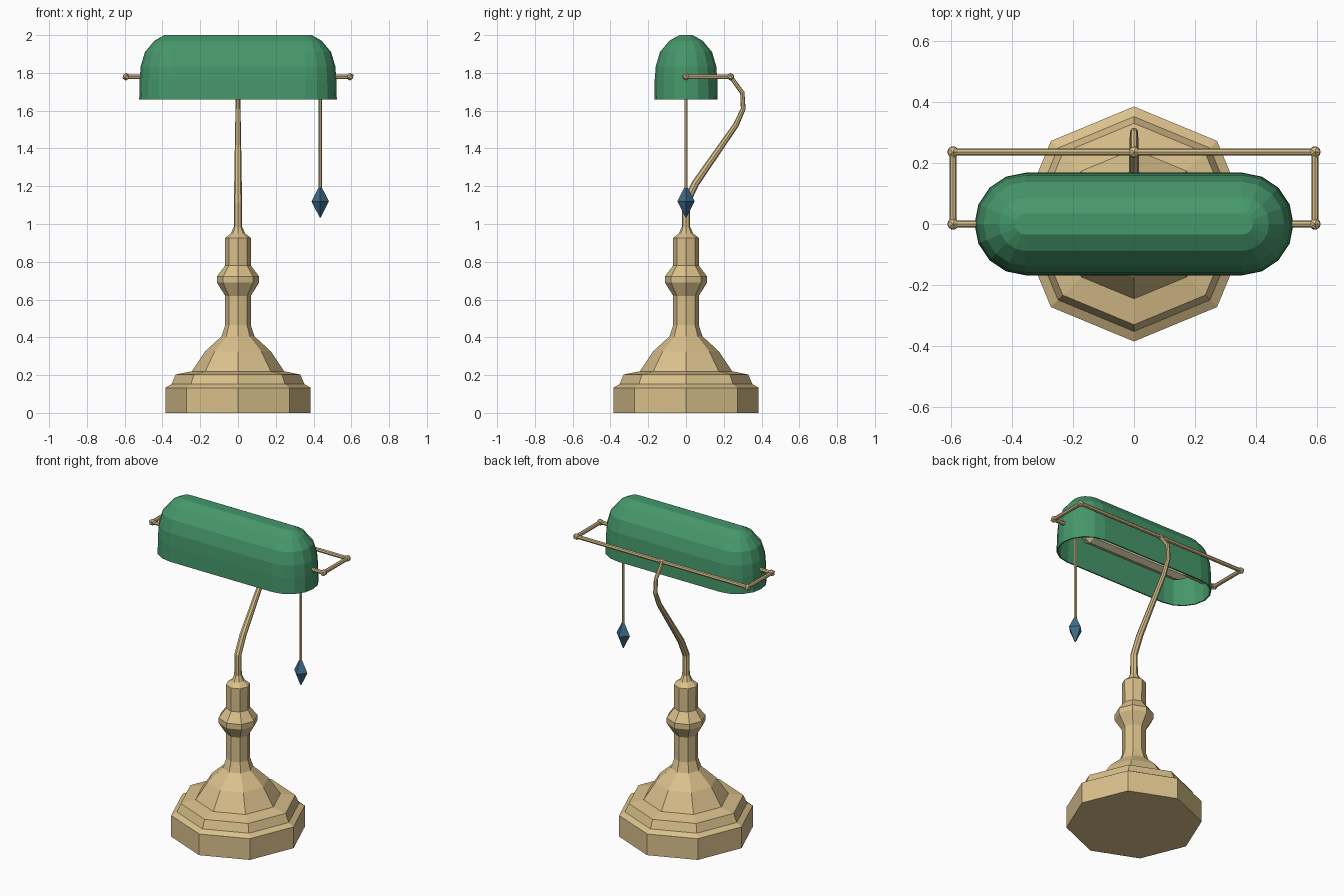
import bpy, bmesh, math
from mathutils import Vector

if "Cube" in bpy.data.objects:
    bpy.data.objects.remove(bpy.data.objects["Cube"])

def material(name, rgb):
    m = bpy.data.materials.new(name)
    m.diffuse_color = (*rgb, 1)
    m.use_nodes = True
    m.node_tree.nodes["Principled BSDF"].inputs["Base Color"].default_value = m.diffuse_color
    return m

BRASS = material("brass", (0.70, 0.53, 0.26))
GREEN = material("green glass", (0.06, 0.31, 0.145))
BLUE = material("blue crystal", (0.05, 0.15, 0.25))
BULB = material("pale bulb", (0.85, 0.80, 0.50))

def finish(name, bm, mat):
    bmesh.ops.remove_doubles(bm, verts=bm.verts, dist=1e-5)
    bmesh.ops.recalc_face_normals(bm, faces=bm.faces)
    me = bpy.data.meshes.new(name)
    bm.to_mesh(me)
    bm.free()
    me.materials.append(mat)
    ob = bpy.data.objects.new(name, me)
    bpy.context.collection.objects.link(ob)
    return ob

def skin(bm, loops, cap_start=True, cap_end=True):
    """Bridge equal-length closed loops of points."""
    rings = [[bm.verts.new(p) for p in loop] for loop in loops]
    for a, b in zip(rings, rings[1:]):
        for i in range(len(a)):
            j = (i + 1) % len(a)
            bm.faces.new((a[i], a[j], b[j], b[i]))
    if cap_start:
        bm.faces.new(rings[0])
    if cap_end:
        bm.faces.new(rings[-1])

def lathe(name, profile, sides, mat, centre=(0, 0)):
    bm = bmesh.new()
    skin(bm, [[(centre[0] + r * math.cos(math.tau * i / sides),
                centre[1] + r * math.sin(math.tau * i / sides), z)
               for i in range(sides)] for r, z in profile])
    return finish(name, bm, mat)

def tube(name, path, radii, mat, sides=8):
    """Sweep a polygon along a path with a radius at each point."""
    pts = [Vector(p) for p in path]
    loops = []
    for k, p in enumerate(pts):
        t = (pts[min(k + 1, len(pts) - 1)] - pts[max(k - 1, 0)]).normalized()
        side = Vector((0, 1, 0)) if abs(t.x) > 0.9 else Vector((1, 0, 0))
        up = t.cross(side)
        loops.append([p + radii[k] * (side * math.cos(math.tau * i / sides)
                                      + up * math.sin(math.tau * i / sides))
                      for i in range(sides)])
    bm = bmesh.new()
    skin(bm, loops)
    return finish(name, bm, mat)

def ball(name, pos, r):
    bm = bmesh.new()
    bmesh.ops.create_icosphere(bm, subdivisions=1, radius=r)
    bmesh.ops.translate(bm, verts=bm.verts, vec=pos)
    return finish(name, bm, BRASS)

# stepped octagonal base and turned column
lathe("base_and_column", [
    (0.385, 0), (0.385, 0.133), (0.352, 0.152), (0.33, 0.203), (0.245, 0.22),
    (0.175, 0.325), (0.088, 0.405), (0.068, 0.465), (0.068, 0.62),
    (0.112, 0.69), (0.112, 0.722), (0.068, 0.78), (0.069, 0.926),
    (0.038, 0.95), (0.022, 0.985)], 8, BRASS)

# curved arm
tube("arm", [(0, 0, 0.95), (0, 0, 1.11), (0, 0.05, 1.215), (0, 0.265, 1.525),
             (0, 0.303, 1.61), (0, 0.298, 1.695), (0, 0.236, 1.78)],
     [0.022, 0.021, 0.020, 0.015, 0.013, 0.012, 0.011], BRASS)

# carrying frame of rods with ball joints
X, Y, Z = 0.593, 0.236, 1.78
tube("back_rod", [(-X, Y, Z), (X, Y, Z)], [0.012] * 2, BRASS)
ball("centre_joint", (0, Y, Z), 0.021)
for s, label in ((-1, "left"), (1, "right")):
    tube(label + "_side_rod", [(s * X, 0, Z), (s * X, Y, Z)], [0.012] * 2, BRASS)
    tube(label + "_pivot_rod", [(s * X, 0, Z), (s * 0.36, 0, Z)], [0.012] * 2, BRASS)
    ball(label + "_front_joint", (s * X, 0, Z), 0.021)
    ball(label + "_back_joint", (s * X, Y, Z), 0.021)

# shade: stadium-shaped loops closing to a ridge
def stadium(r, z, half=0.355, seg=8):
    loop = []
    for s, start in ((1, -math.pi / 2), (-1, math.pi / 2)):
        for i in range(seg + 1):
            a = start + math.pi * i / seg
            loop.append((s * half + r * math.cos(a), r * math.sin(a), z))
    return loop

bm = bmesh.new()
skin(bm, [stadium(r, z) for r, z in (
    (0.168, 1.66), (0.166, 1.76), (0.160, 1.835), (0.138, 1.91),
    (0.088, 1.97), (0.035, 1.997))], cap_start=False, cap_end=False)
top = max(v.co.z for v in bm.verts)
ring = [e for e in bm.edges if all(v.co.z > top - 1e-5 for v in e.verts)]
bmesh.ops.contextual_create(bm, geom=ring)
for v in bm.verts:
    if v.co.z > top - 1e-5:
        v.co.z = 2.0
shade = finish("shade", bm, GREEN)
mod = shade.modifiers.new("thickness", "SOLIDIFY")
mod.thickness = 0.008
mod.offset = -1

# tube bulb inside the shade
tube("bulb", [(-0.38, 0, Z), (-0.33, 0, Z), (0.33, 0, Z), (0.38, 0, Z)],
     [0.025, 0.055, 0.055, 0.025], BULB)

# pull cord and crystal
tube("pull_cord", [(0.435, 0, 1.19), (0.435, 0, Z)], [0.009] * 2, BRASS, 6)
lathe("pull_crystal", [(0.003, 1.035), (0.046, 1.12), (0.003, 1.205)],
      4, BLUE, (0.435, 0))
